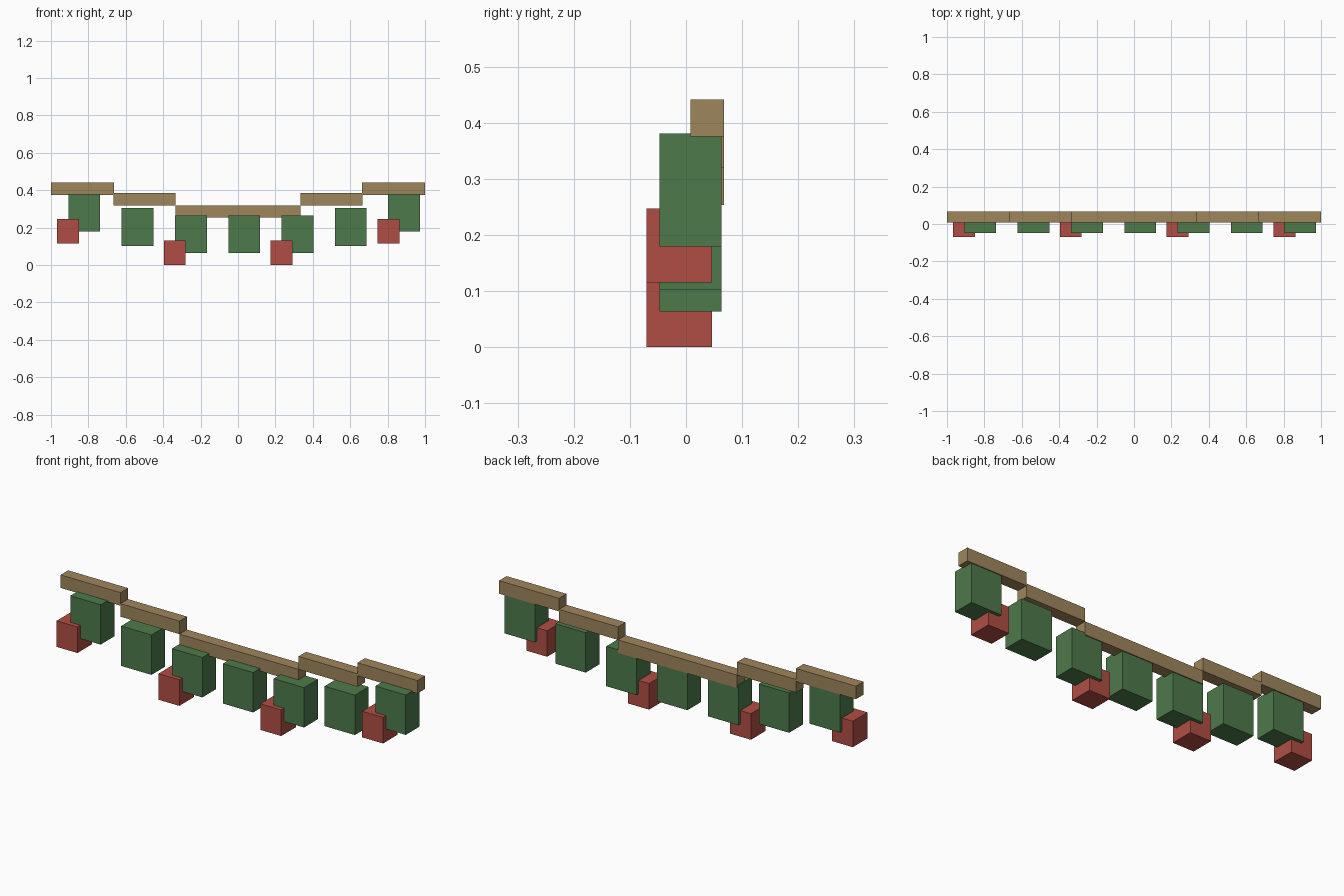
import bpy
import bmesh
from mathutils import Vector

cube = bpy.data.objects.get("Cube")
if cube:
    bpy.data.objects.remove(cube, do_unlink=True)


def make_material(name, rgb):
    mat = bpy.data.materials.new(name)
    mat.use_nodes = True
    colour = (*rgb, 1.0)
    mat.diffuse_color = colour
    mat.node_tree.nodes["Principled BSDF"].inputs["Base Color"].default_value = colour
    return mat


def box(name, centre, size, mat):
    """Flat-shaded box with its size applied to the mesh."""
    mesh = bpy.data.meshes.new(name)
    bm = bmesh.new()
    bmesh.ops.create_cube(bm, size=1.0)
    bmesh.ops.scale(bm, vec=Vector(size), verts=bm.verts)
    bm.to_mesh(mesh)
    bm.free()
    mesh.materials.append(mat)
    obj = bpy.data.objects.new(name, mesh)
    obj.location = centre
    bpy.context.collection.objects.link(obj)
    return obj


tan = make_material("tan_rope", (0.35, 0.24, 0.107))
green = make_material("leaf_green", (0.076, 0.195, 0.07))
red = make_material("berry_red", (0.434, 0.076, 0.058))

# Stepped rope: a long low middle with two raised steps on each side
rope_height = 0.066
box("rope_middle", (0, 0.038, 0.286), (0.667, 0.06, rope_height), tan)
for side, sign in (("left", 1), ("right", -1)):
    box(f"rope_step_{side}", (sign * 0.499, 0.038, 0.352), (0.331, 0.06, rope_height), tan)
    box(f"rope_end_{side}", (sign * 0.832, 0.038, 0.408), (0.336, 0.06, rope_height), tan)

# Evenly spaced leaf blocks hanging along the rope
leaf_heights = [0.28, 0.203, 0.165, 0.165, 0.165, 0.203, 0.28]
for i, z in enumerate(leaf_heights):
    box(f"leaf_block_{i + 1}", (0.033 + (i - 3) * 0.285, 0.008, z), (0.17, 0.11, 0.202), green)

# Berry blocks in front of every second leaf
berry_heights = [0.181, 0.066, 0.066, 0.181]
for i, z in enumerate(berry_heights):
    box(f"berry_block_{i + 1}", (-0.909 + i * 0.571, -0.012, z), (0.117, 0.117, 0.132), red)
